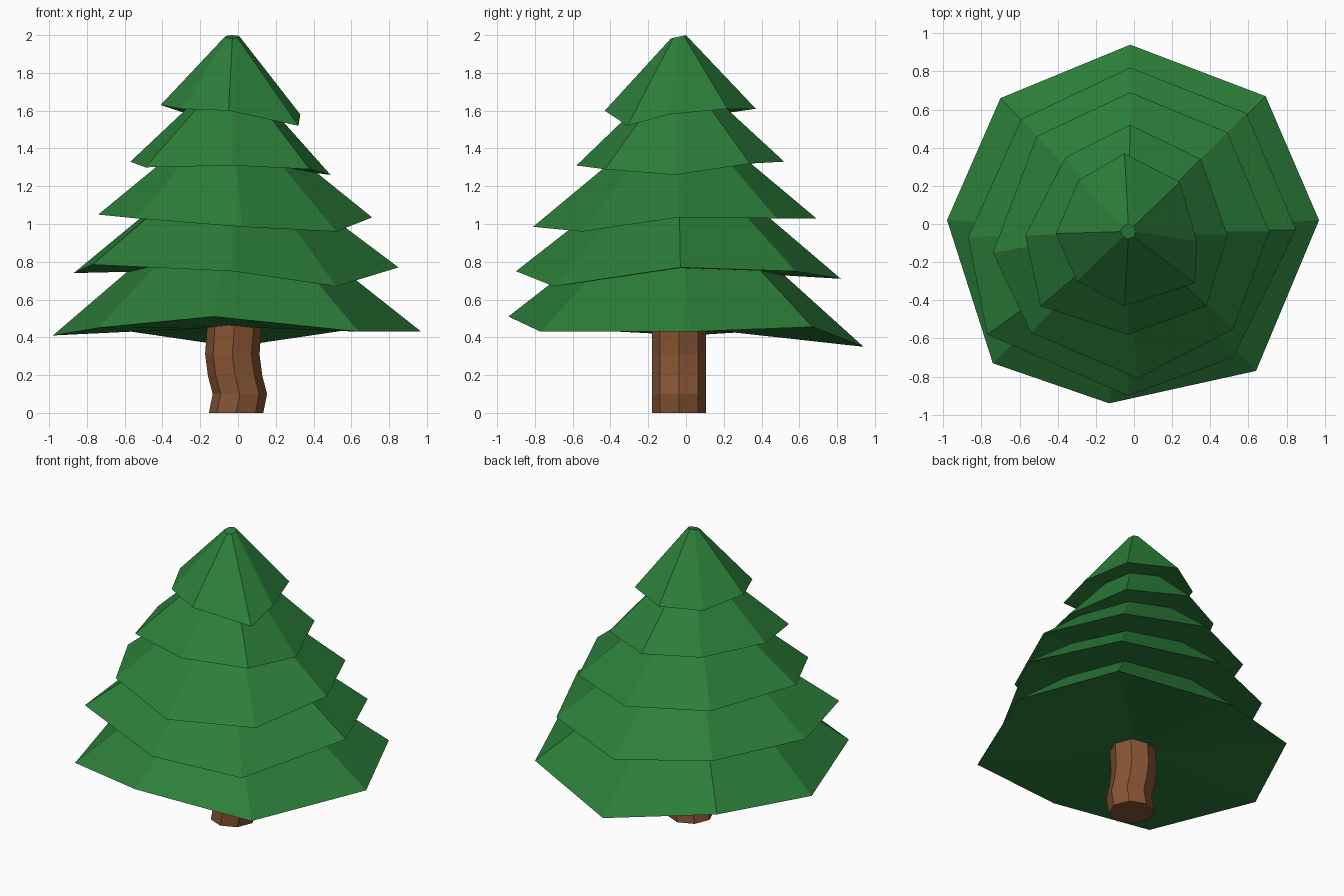
import bpy, bmesh
from math import cos, sin, radians
from mathutils import Vector

if "Cube" in bpy.data.objects:
    bpy.data.objects.remove(bpy.data.objects["Cube"])


def material(name, color):
    m = bpy.data.materials.new(name)
    m.diffuse_color = (*color, 1)
    m.use_nodes = True
    m.node_tree.nodes["Principled BSDF"].inputs["Base Color"].default_value = m.diffuse_color
    return m


GREEN = material("needles", (0.025, 0.21, 0.042))
BROWN = material("bark", (0.24, 0.09, 0.035))


def ring(cx, cy, z, r, start=90, tilt=0):
    """Clockwise octagon; tilt lifts the back edge."""
    pts = []
    for i in range(8):
        a = radians(start - 45 * i)
        pts.append((cx + r * cos(a), cy + r * sin(a), z + tilt * r * sin(a)))
    return pts


def loft(name, rings, mat, dome=0.0):
    """Skin stacked rings, cap the top, close the base with a fan."""
    bm = bmesh.new()
    rows = [[bm.verts.new(p) for p in r] for r in rings]
    for a, b in zip(rows, rows[1:]):
        for i in range(8):
            j = (i + 1) % 8
            bm.faces.new((a[i], b[i], b[j], a[j]))
    bm.faces.new(rows[-1])
    centre = sum((v.co for v in rows[0]), Vector()) / 8
    hub = bm.verts.new(centre + Vector((0, 0, dome)))
    for i in range(8):
        bm.faces.new((rows[0][i], rows[0][(i + 1) % 8], hub))
    bmesh.ops.recalc_face_normals(bm, faces=bm.faces)
    me = bpy.data.meshes.new(name)
    bm.to_mesh(me)
    bm.free()
    me.materials.append(mat)
    ob = bpy.data.objects.new(name, me)
    bpy.context.collection.objects.link(ob)
    return ob


# Crooked trunk: (height, sideways offset)
bends = [(0, -0.01), (0.1, 0.01), (0.195, -0.015), (0.31, -0.03), (0.48, -0.018)]
loft("trunk", [ring(x, -0.037, z, 0.144) for z, x in bends], BROWN)

# Uneven branch skirts: tip height, then rim points clockwise from the back
tiers = {
    "branches_bottom": (1.19, [
        (-0.02, 0.94, 0.35), (0.69, 0.67, 0.455), (0.97, 0.02, 0.43), (0.64, -0.77, 0.43),
        (-0.13, -0.94, 0.51), (-0.74, -0.73, 0.45), (-0.98, 0.02, 0.41), (-0.70, 0.66, 0.45)]),
    "branches_low": (1.40, [
        (-0.02, 0.82, 0.71), (0.59, 0.58, 0.75), (0.85, -0.03, 0.77), (0.52, -0.70, 0.67),
        (-0.03, -0.90, 0.75), (-0.77, -0.58, 0.785), (-0.87, -0.07, 0.74), (-0.59, 0.55, 0.75)]),
    "branches_middle": (1.60, [
        (-0.02, 0.69, 1.03), (0.49, 0.48, 1.03), (0.71, -0.04, 1.035), (0.52, -0.55, 0.96),
        (0.02, -0.81, 0.985), (-0.54, -0.57, 1.03), (-0.74, -0.15, 1.05), (-0.51, 0.46, 1.04)]),
    "branches_high": (1.80, [
        (-0.02, 0.52, 1.33), (0.35, 0.34, 1.32), (0.49, -0.06, 1.26), (0.38, -0.43, 1.29),
        (-0.03, -0.58, 1.31), (-0.49, -0.43, 1.30), (-0.57, -0.06, 1.33), (-0.36, 0.35, 1.33)]),
    "branches_top": (1.991, [
        (-0.05, 0.37, 1.61), (0.24, 0.22, 1.61), (0.33, -0.09, 1.58), (0.32, -0.31, 1.52),
        (-0.05, -0.43, 1.60), (-0.30, -0.30, 1.61), (-0.41, -0.05, 1.63), (-0.29, 0.23, 1.59)]),
}
for name, (tip, rim) in tiers.items():
    loft(name, [rim, ring(-0.03, -0.04, tip, 0.04, tilt=0.22)], GREEN, dome=0.02)
